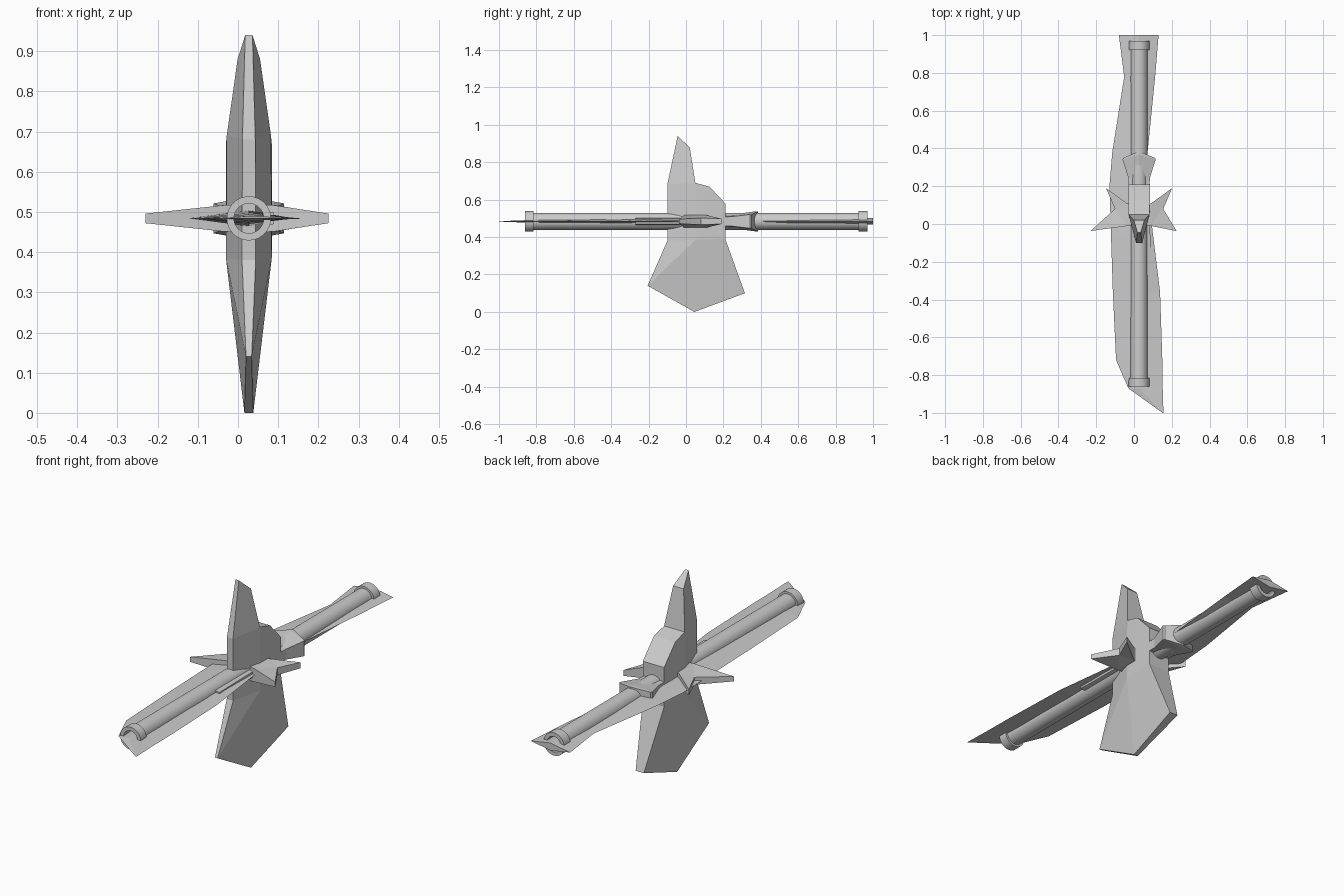
import bpy, bmesh, math

cube = bpy.data.objects.get("Cube")
if cube:
    bpy.data.objects.remove(cube, do_unlink=True)

CX, CZ = 0.027, 0.484   # main axis, parallel to y

steel = bpy.data.materials.new("plain grey")
steel.use_nodes = True
GREY = (0.6, 0.6, 0.6, 1)
steel.diffuse_color = GREY
steel.node_tree.nodes["Principled BSDF"].inputs["Base Color"].default_value = GREY


def make(name, verts, faces, smooth=False):
    """Mesh object with welded points and outward normals."""
    mesh = bpy.data.meshes.new(name)
    mesh.from_pydata(verts, [], faces)
    bm = bmesh.new()
    bm.from_mesh(mesh)
    bmesh.ops.remove_doubles(bm, verts=bm.verts, dist=0.0005)
    bmesh.ops.triangulate(bm, faces=[f for f in bm.faces if len(f.verts) > 4])
    bmesh.ops.recalc_face_normals(bm, faces=bm.faces)
    bm.to_mesh(mesh)
    bm.free()
    mesh.materials.append(steel)
    obj = bpy.data.objects.new(name, mesh)
    bpy.context.collection.objects.link(obj)
    if smooth:
        bpy.ops.object.select_all(action='DESELECT')
        obj.select_set(True)
        bpy.context.view_layer.objects.active = obj
        bpy.ops.object.shade_smooth_by_angle(angle=math.radians(35))
    return obj


def loft(name, rings, closed_ends=True):
    """Skin a list of rings with equal point counts."""
    n = len(rings[0])
    faces = [(k * n + i, k * n + (i + 1) % n, (k + 1) * n + (i + 1) % n, (k + 1) * n + i)
             for k in range(len(rings) - 1) for i in range(n)]
    if closed_ends:
        faces += [tuple(range(n)), tuple(range((len(rings) - 1) * n, len(rings) * n))]
    return make(name, [p for r in rings for p in r], faces)


def pipe(name, y0, y1, outer, inner, sides=32):
    """Hollow cylinder along y."""
    verts, faces = [], []
    loop = [(y0, outer), (y1, outer), (y1, inner), (y0, inner)]
    for i in range(sides):
        a = 2 * math.pi * i / sides
        verts += [(CX + r * math.cos(a), y, CZ + r * math.sin(a)) for y, r in loop]
        j = (i + 1) % sides
        faces += [(4 * i + k, 4 * i + (k + 1) % 4, 4 * j + (k + 1) % 4, 4 * j + k) for k in range(4)]
    return make(name, verts, faces, smooth=True)


# Shaft tube and its end rings
pipe("shaft_tube", -0.85, 0.96, 0.045, 0.038)
pipe("front_end_ring", -0.86, -0.815, 0.055, 0.037)
pipe("rear_end_ring", 0.922, 0.97, 0.055, 0.037)

# Long flat blade: y, left edge, right edge, half thickness of the ridge
sections = [(1.0, -0.08, 0.13, 0.018), (0.78, -0.052, 0.112, 0.018), (0.38, -0.115, 0.072, 0.02),
            (0.2, -0.13, 0.07, 0.02), (-0.05, -0.122, 0.1, 0.02), (-0.36, -0.112, 0.138, 0.014),
            (-0.72, -0.095, 0.15, 0.01), (-0.87, -0.03, 0.152, 0.006), (-1.0, 0.152, 0.156, 0.001)]
loft("long_blade", [[(l, y, CZ), (min(max(CX, l), r), y, CZ + t), (r, y, CZ),
                     (min(max(CX, l), r), y, CZ - t)] for y, l, r, t in sections])

# Upright cross blade: y, z, half width, in order round the profile
profile = [(-0.205, 0.14, 0.007), (0.045, 0, 0.011), (0.315, 0.10, 0.022), (0.21, 0.39, 0.057),
           (0.21, 0.58, 0.057), (0.125, 0.67, 0.057), (0.05, 0.69, 0.055), (0.02, 0.88, 0.028),
           (-0.045, 0.94, 0.009), (-0.10, 0.68, 0.016), (-0.10, 0.38, 0.017), (0.05, 0.385, 0.057)]
n = len(profile)
rim = n - 1
verts = [(CX + s * w, y, z) for s in (-1, 1) for y, z, w in profile]
panels = [(0, 1, 2, 3, 11, 10), (10, 11, 6, 9), (11, 3, 4, 5, 6), (9, 6, 7, 8)]
faces = panels + [tuple(i + n for i in p) for p in panels]
faces += [(i, (i + 1) % rim, (i + 1) % rim + n, i + n) for i in range(rim)]
make("cross_blade", verts, faces)

# Star guard: x from the axis, y, half thickness
for side, name in ((1, "left_star_guard"), (-1, "right_star_guard")):
    reach = 0.198 if side > 0 else 0.257
    outline = [(0, 0.10, 0.035), (0.065, 0.11, 0.033), (0.175, 0.19, 0.014), (0.128, 0.08, 0.018),
               (reach, -0.037, 0.012), (0.06, -0.01, 0.033), (0, 0, 0.035)]
    loft(name, [[(CX + side * x, y, CZ + s * t) for x, y, t in outline] for s in (-1, 1)])


# Flared rear collar, pointed at the back
def collar_ring(y, w, h, point):
    half = [(-w, h * 0.7), (0, h), (w, h * 0.7)]
    top = [(CX + x, y + (0 if x else point), CZ + z) for x, z in half]
    return top + [(x, yy, 2 * CZ - z) for x, yy, z in reversed(top)]


loft("rear_collar", [collar_ring(0.19, 0.055, 0.034, 0), collar_ring(0.245, 0.057, 0.036, 0),
                     collar_ring(0.342, 0.088, 0.053, 0.025), collar_ring(0.35, 0.083, 0.053, 0.035)])

# Small side strip beside the shaft
loft("side_strip", [[(x, y, CZ + z) for x, z in ((0.062, -0.02), (w, -0.014), (w, 0.014), (0.062, 0.02))]
                    for y, w in ((-0.27, 0.09), (-0.2, 0.088), (0.02, 0.085))])
